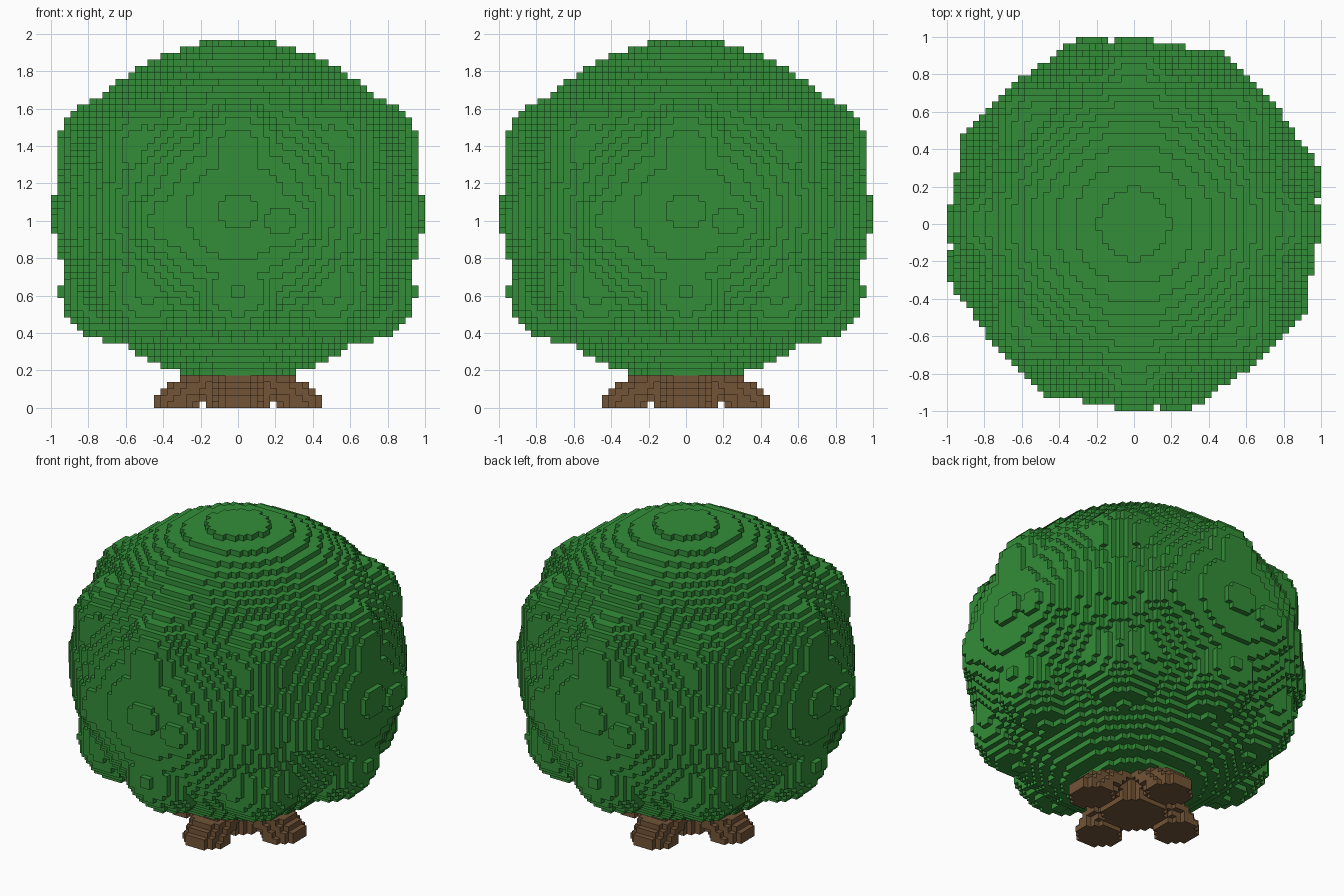
import bpy
import bmesh
import math

if "Cube" in bpy.data.objects:
    bpy.data.objects.remove(bpy.data.objects["Cube"], do_unlink=True)

CELL = 1 / 29      # edge of one block
HALF = 29          # blocks from the axis to the widest side
TOP = 57           # blocks in height
TRUNK_TOP = 5


def material(name, color):
    mat = bpy.data.materials.new(name)
    mat.use_nodes = True
    mat.diffuse_color = color
    bsdf = mat.node_tree.nodes["Principled BSDF"]
    bsdf.inputs["Base Color"].default_value = color
    bsdf.inputs["Roughness"].default_value = 0.9
    return mat


def four_turns(cells):
    """Repeat cells by quarter turns about the vertical axis."""
    result = set()
    for x, y, z in cells:
        for _ in range(4):
            result.add((x, y, z))
            x, y = -y - 1, x
    return result


# Corner steps of the six sides of a block, wound outwards
SIDES = {
    (1, 0, 0): ((1, 0, 0), (1, 1, 0), (1, 1, 1), (1, 0, 1)),
    (-1, 0, 0): ((0, 0, 0), (0, 0, 1), (0, 1, 1), (0, 1, 0)),
    (0, 1, 0): ((0, 1, 0), (0, 1, 1), (1, 1, 1), (1, 1, 0)),
    (0, -1, 0): ((0, 0, 0), (1, 0, 0), (1, 0, 1), (0, 0, 1)),
    (0, 0, 1): ((0, 0, 1), (1, 0, 1), (1, 1, 1), (0, 1, 1)),
    (0, 0, -1): ((0, 0, 0), (0, 1, 0), (1, 1, 0), (1, 0, 0)),
}


def block_object(name, cells, mat):
    """Mesh of the outer sides of a set of blocks."""
    bm = bmesh.new()
    verts = {}

    def vert(p):
        if p not in verts:
            verts[p] = bm.verts.new([c * CELL for c in p])
        return verts[p]

    for x, y, z in cells:
        for (dx, dy, dz), corners in SIDES.items():
            if (x + dx, y + dy, z + dz) not in cells:
                bm.faces.new([vert((x + a, y + b, z + c)) for a, b, c in corners])
    mesh = bpy.data.meshes.new(name)
    bm.to_mesh(mesh)
    bm.free()
    mesh.materials.append(mat)
    obj = bpy.data.objects.new(name, mesh)
    bpy.context.collection.objects.link(obj)
    return obj


# Three rings of eight leaf lobes: (first angle in degrees, distance, height)
LOBE_RADIUS = 8
RINGS = [(0, 20.3, 40.0), (17.3, 21.85, 29.0), (0, 19.58, 18.4)]
lobes = []
for first, dist, height in RINGS:
    for i in range(8):
        a = math.radians(first + 45 * i)
        lobes.append((dist * math.cos(a), dist * math.sin(a), height))


def in_canopy(x, y, z):
    # Main crown
    if (x * x + y * y) / 28.65 ** 2 + ((z - 30.5) / 26.5) ** 2 <= 1:
        return True
    return any((x - a) ** 2 + (y - b) ** 2 + (z - c) ** 2 <= LOBE_RADIUS ** 2
               for a, b, c in lobes)


canopy = four_turns(
    (x, y, z)
    for x in range(HALF) for y in range(HALF) for z in range(TRUNK_TOP, TOP)
    if in_canopy(x + 0.5, y + 0.5, z + 0.5))

# Trunk core and one root, which slopes outwards down to a rounded foot
core, root = set(), set()
for z, (inner, outer) in enumerate([(6, 13), (5, 13), (3, 12), (2, 11), (0, 9)]):
    mid, half = (inner + outer) / 2, (outer - inner) / 2
    for x in range(outer):
        for y in range(-5, 5):
            px, py = x + 0.5, y + 0.5
            if y >= 0 and max(px, py) < 5 and px + py < 7.5:
                core.add((x, y, z))
            if ((px - mid) / half) ** 2 + (py / 3.7) ** 2 <= 1.02:
                root.add((x, y, z))

block_object("leaf_canopy", canopy, material("leaf green", (0.033, 0.268, 0.040, 1)))
block_object("trunk_and_roots", four_turns(core | root),
             material("bark brown", (0.170, 0.089, 0.038, 1)))
